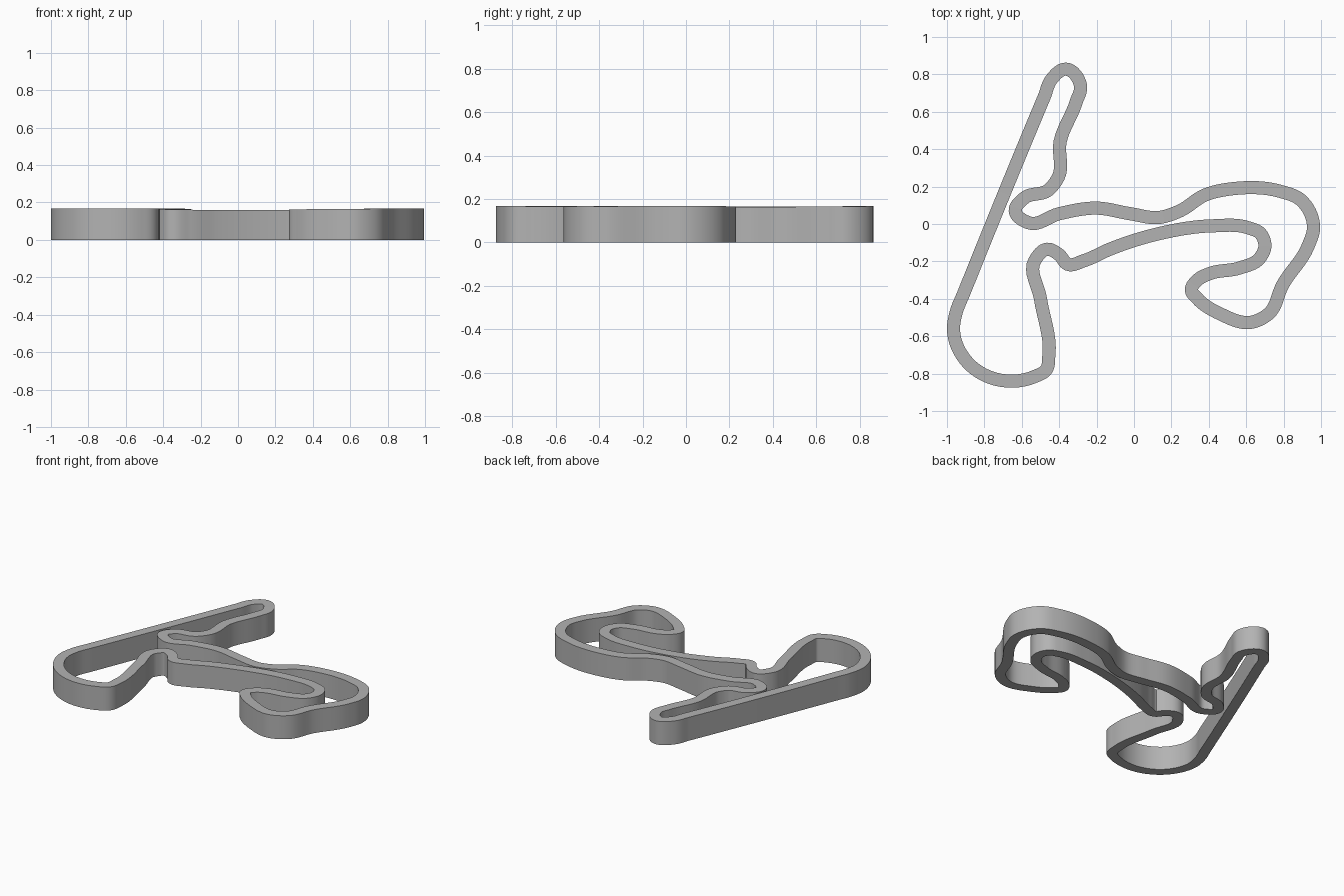
import bpy, bmesh
from mathutils import Vector
from mathutils.geometry import interpolate_bezier

if "Cube" in bpy.data.objects:
    bpy.data.objects.remove(bpy.data.objects["Cube"], do_unlink=True)

HALF_WIDTH = .035
STEPS = 8

grey = bpy.data.materials.new("plain grey")
grey.use_nodes = True
grey.diffuse_color = (.45, .45, .45, 1)
grey.node_tree.nodes["Principled BSDF"].inputs["Base Color"].default_value = grey.diffuse_color

# Centre line of the closed circuit, one group per stretch
long_straight = [(-.95, -.47), (-.91, -.37), (-.48, .68), (-.44, .775)]
top_hairpin = [(-.366, .828), (-.286, .74), (-.31, .65), (-.395, .44), (-.405, .25)]
inner_hairpin = [(-.46, .18), (-.585, .14), (-.635, .07), (-.565, .007)]
middle_waves = [(-.4, .055), (-.2, .085), (-.02, .055), (.135, .035), (.245, .07), (.38, .155), (.54, .19)]
far_bend = [(.78, .175), (.89, .13), (.96, -.02), (.93, -.12), (.795, -.325), (.72, -.48), (.63, -.525)]
lower_hook = [(.46, -.48), (.34, -.4), (.307, -.355), (.345, -.295), (.405, -.265), (.565, -.235), (.67, -.185)]
return_leg = [(.7, -.115), (.675, -.05), (.61, -.02), (.415, -.01), (.14, -.05), (-.13, -.135), (-.265, -.195)]
chicane = [(-.355, -.215), (-.4, -.165), (-.465, -.135), (-.53, -.195), (-.5, -.4)]
last_bend = [(-.455, -.7), (-.47, -.78), (-.53, -.815), (-.77, -.82), (-.89, -.74), (-.965, -.57)]
path = [Vector(p) for p in long_straight + top_hairpin + inner_hairpin + middle_waves
        + far_bend + lower_hook + return_leg + chicane + last_bend]


def tangent(i):
    """Direction at a path point, led by the shorter neighbouring segment."""
    before = path[i] - path[i - 1]
    after = path[(i + 1) % len(path)] - path[i]
    return (before.normalized() * after.length + after.normalized() * before.length).normalized()


def smooth_path():
    points = []
    for i, start in enumerate(path):
        j = (i + 1) % len(path)
        end = path[j]
        reach = (end - start).length / 3
        points += interpolate_bezier(start, start + tangent(i) * reach,
                                     end - tangent(j) * reach, end, STEPS + 1)[:-1]
    return [Vector(p[:2]) for p in points]


def top_height(p):
    """The upper surface rises very slightly towards the outer ends."""
    return .158 + .01 * min(p.length, 1)


# Sweep a rectangular section around the circuit
bm = bmesh.new()
line = smooth_path()
sections = []
for i, p in enumerate(line):
    along = (line[(i + 1) % len(line)] - line[i - 1]).normalized()
    side = Vector((-along.y, along.x)) * HALF_WIDTH
    a, b, top = p + side, p - side, top_height(p)
    corners = [(*a, 0), (*b, 0), (*b, top), (*a, top)]
    sections.append([bm.verts.new(c) for c in corners])
for i, ring in enumerate(sections):
    previous = sections[i - 1]
    for k in range(4):
        n = (k + 1) % 4
        bm.faces.new((previous[k], previous[n], ring[n], ring[k]))
bmesh.ops.recalc_face_normals(bm, faces=bm.faces)

mesh = bpy.data.meshes.new("circuit_track")
bm.to_mesh(mesh)
bm.free()
mesh.materials.append(grey)
track = bpy.data.objects.new("circuit_track", mesh)
bpy.context.collection.objects.link(track)
bpy.context.view_layer.objects.active = track
track.select_set(True)
bpy.ops.object.shade_smooth_by_angle()
